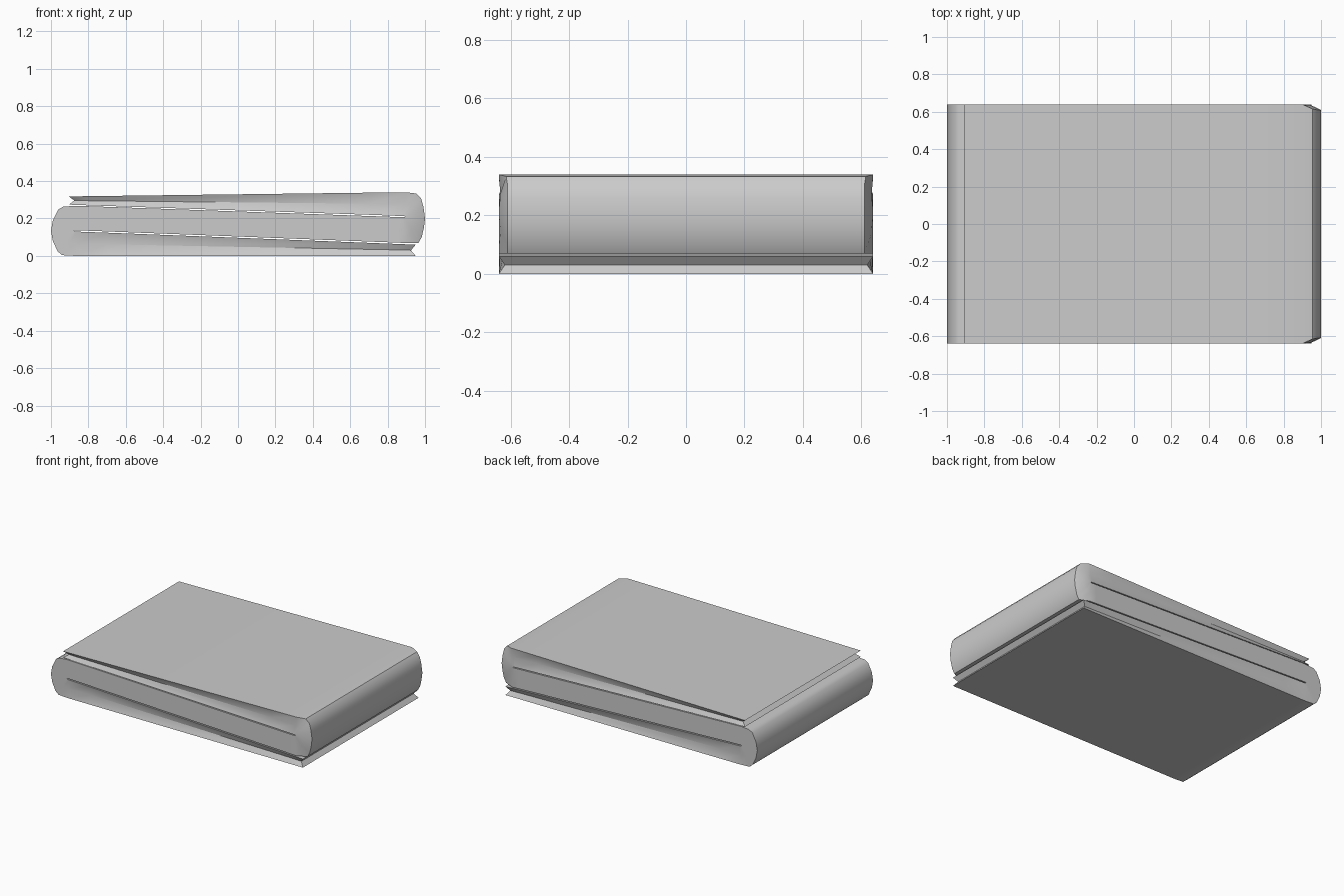
import bpy, bmesh

W, N = 0.64, 0.61   # half depth of the cloth, and pinched half depth at the right fold
G = 0.62            # half depth at the bottom of the hemmed edge groove

# Stations along the Z-folded cloth:
# (x, z) of one face, (x, z) of the other face, half depths of face / middle / face, middle x shift
stations = [
    # bottom layer, open end at the right
    ((0.95, 0.0), (0.95, 0.06), W, G, W, -0.025),
    ((0.85, 0.0), (0.85, 0.064), W, G, W, 0),
    ((-0.70, 0.0), (-0.70, 0.124), W, G + 0.005, W, 0),
    ((-0.87, 0.0), (-0.865, 0.130), W, W - 0.004, W, 0),
    # left fold
    ((-0.94, 0.004), (-0.87, 0.131), W, W, W, 0),
    ((-0.965, 0.025), (-0.874, 0.132), W, W, W, 0),
    ((-0.99, 0.08), (-0.876, 0.133), W, W, W, 0),
    ((-1.0, 0.133), (-0.877, 0.134), W, W, W, 0),
    ((-0.99, 0.19), (-0.876, 0.135), W, W, W, 0),
    ((-0.962, 0.247), (-0.874, 0.136), W, W, W, 0),
    ((-0.935, 0.263), (-0.87, 0.137), W, W, W, 0),
    # middle layer
    ((-0.87, 0.268), (-0.865, 0.137), W, W, W, 0),
    ((0.85, 0.208), (0.85, 0.071), W, W, W, 0),
    # right fold, pinched in on the outside
    ((0.88, 0.207), (0.90, 0.069), W, W, W, 0),
    ((0.886, 0.207), (0.965, 0.07), W, 0.635, N, 0),
    ((0.890, 0.208), (0.982, 0.10), W, 0.635, N, 0),
    ((0.892, 0.209), (0.994, 0.15), W, 0.635, N, 0),
    ((0.893, 0.210), (1.0, 0.20), W, 0.635, N, 0),
    ((0.892, 0.211), (0.992, 0.26), W, 0.635, N, 0),
    ((0.890, 0.212), (0.98, 0.305), W, 0.635, N, 0),
    ((0.886, 0.213), (0.955, 0.333), W, 0.635, N + 0.005, 0),
    ((0.88, 0.213), (0.90, 0.34), W, 0.635, W, 0),
    # top layer, open end at the left
    ((0.70, 0.220), (0.70, 0.338), W, G + 0.005, W, 0),
    ((-0.82, 0.271), (-0.82, 0.319), W, G, W, 0),
    ((-0.905, 0.274), (-0.905, 0.318), W, G, W, 0.03),
]

bm = bmesh.new()
rings = []
for (ax, az), (bx, bz), ya, ym, yb, dx in stations:
    mx, mz = (ax + bx) / 2 + dx, (az + bz) / 2
    rings.append([bm.verts.new(p) for p in (
        (ax, -ya, az), (ax, ya, az), (mx, ym, mz),
        (bx, yb, bz), (bx, -yb, bz), (mx, -ym, mz))])

# Skin the rings
for r, s in zip(rings, rings[1:]):
    for i in range(6):
        j = (i + 1) % 6
        bm.faces.new((r[i], r[j], s[j], s[i]))

# V-grooved open ends
for r in (rings[0], rings[-1]):
    bm.faces.new((r[0], r[1], r[2], r[5]))
    bm.faces.new((r[5], r[2], r[3], r[4]))
bmesh.ops.recalc_face_normals(bm, faces=bm.faces)

mesh = bpy.data.meshes.new("folded_cloth")
bm.to_mesh(mesh)
bm.free()
cloth = bpy.data.objects.new("folded_cloth", mesh)
bpy.context.collection.objects.link(cloth)
bpy.context.view_layer.objects.active = cloth
cloth.select_set(True)
bpy.ops.object.shade_smooth_by_angle(angle=0.7)
